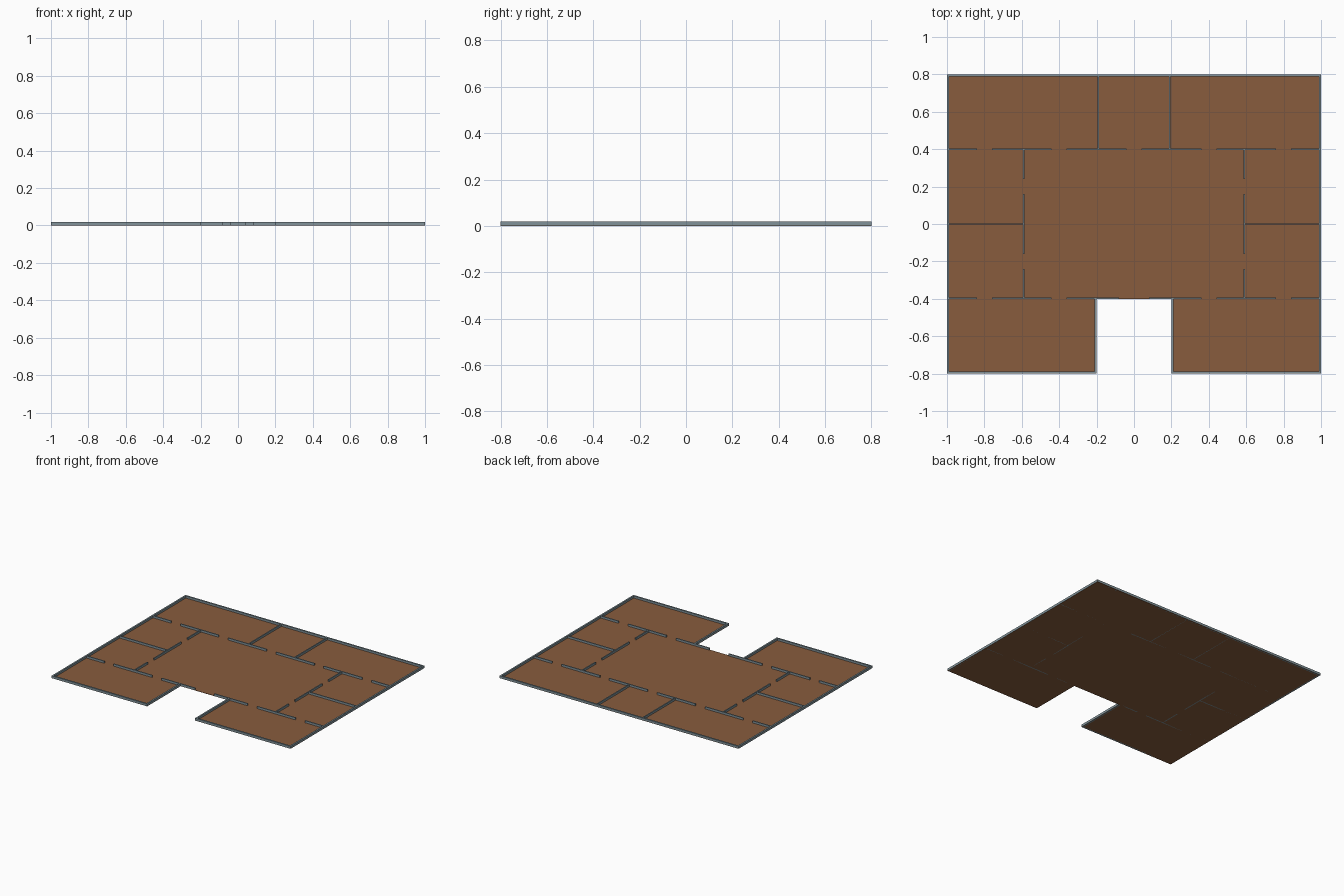
import bpy, bmesh

if "Cube" in bpy.data.objects:
    bpy.data.objects.remove(bpy.data.objects["Cube"])

H = 0.018      # wall height
FT = 0.002     # floor thickness
TO, TI = 0.012, 0.008   # outer and inner wall thickness

def material(name, col):
    m = bpy.data.materials.new(name)
    m.diffuse_color = (*col, 1)
    m.use_nodes = True
    m.node_tree.nodes["Principled BSDF"].inputs["Base Color"].default_value = m.diffuse_color
    return m

WOOD = material("brown floor", (0.25, 0.108, 0.047))
WALL = material("blue grey wall", (0.22, 0.29, 0.32))

def finish(name, bm, mat):
    bmesh.ops.recalc_face_normals(bm, faces=bm.faces)
    me = bpy.data.meshes.new(name)
    bm.to_mesh(me)
    bm.free()
    me.materials.append(mat)
    ob = bpy.data.objects.new(name, me)
    bpy.context.collection.objects.link(ob)

def prism(bm, pts, z0, z1):
    f = bm.faces.new([bm.verts.new((x, y, z0)) for x, y in pts])
    r = bmesh.ops.extrude_face_region(bm, geom=[f])
    top = [v for v in r["geom"] if isinstance(v, bmesh.types.BMVert)]
    bmesh.ops.translate(bm, verts=top, vec=(0, 0, z1 - z0))

def box(bm, x0, x1, y0, y1):
    prism(bm, [(x0, y0), (x1, y0), (x1, y1), (x0, y1)], 0, H)

# floor slab with the entrance notch
bm = bmesh.new()
prism(bm, [(-1, -.8), (-.2, -.8), (-.2, -.4), (.2, -.4), (.2, -.8),
           (1, -.8), (1, .8), (-1, .8)], 0, FT)
finish("floor", bm, WOOD)

# outer walls
bm = bmesh.new()
box(bm, -1, 1, .8 - TO, .8)
for s in (-1, 1):
    for x0, x1, y0, y1 in ((1 - TO, 1, -.8, .8 - TO),
                           (.2, 1 - TO, -.8, -.8 + TO),
                           (.2, .2 + TO, -.8 + TO, -.4)):
        a, b = sorted((s * x0, s * x1))
        box(bm, a, b, y0, y1)
finish("outer_walls", bm, WALL)

# inner walls, with door gaps
def spans(start, end, doors):
    out = []
    for c, w in doors:
        out.append((start, c - w))
        start = c + w
    return out + [(start, end)]

bm = bmesh.new()
D, E, T = 0.04, 1 - TO, TI / 2
for yc, mid in ((.4, D), (-.4 + T, .08)):
    doors = [(-.8, D), (-.4, D), (0, mid), (.4, D), (.8, D)]
    for a, b in spans(-E, E, doors):
        box(bm, a, b, yc - T, yc + T)
for s in (-1, 1):
    x = s * .59
    for a, b in spans(-.4 + TI, .4 - T, [(-.2, D), (.2, D)]):
        box(bm, x - T, x + T, a, b)
    a, b = sorted((s * (.59 + T), s * E))
    box(bm, a, b, -T, T)
    box(bm, s * .192 - T, s * .192 + T, .4 + T, .8 - TO)
finish("inner_walls", bm, WALL)
